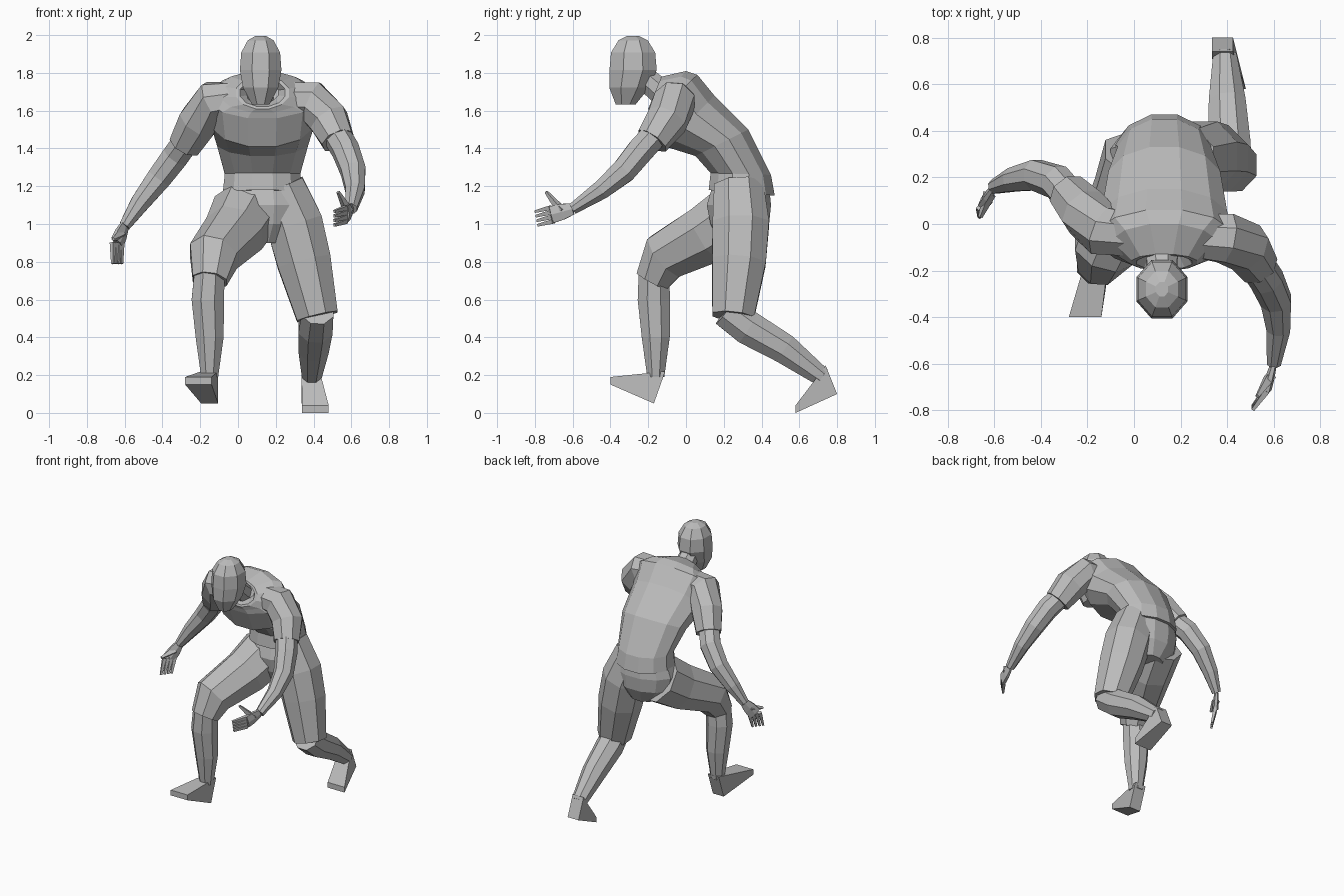
import bpy, bmesh, math
from mathutils import Vector

cube = bpy.data.objects.get("Cube")
if cube:
    bpy.data.objects.remove(cube, do_unlink=True)

grey = bpy.data.materials.new("plain grey")
grey.use_nodes = True
grey.diffuse_color = (.5, .5, .5, 1)
grey.node_tree.nodes["Principled BSDF"].inputs["Base Color"].default_value = grey.diffuse_color

RIGHTWARD = Vector((1, 0, 0))
BACKWARD = Vector((0, 1, 0))
UPWARD = Vector((0, 0, 1))


def loft(name, rings, sides=8):
    """Skin (centre, half width vector, half depth vector) rings into a closed tube."""
    bm = bmesh.new()
    fit = 1 / math.cos(math.pi / sides)
    angles = [math.tau * (k + .5) / sides for k in range(sides)]
    loops = []
    for centre, width, depth in rings:
        loops.append([bm.verts.new(centre + fit * (width * math.cos(a) + depth * math.sin(a)))
                      for a in angles])
    for lower, upper in zip(loops, loops[1:]):
        for k in range(sides):
            bm.faces.new((lower[k - 1], lower[k], upper[k], upper[k - 1]))
    bm.faces.new(loops[0])
    bm.faces.new(loops[-1])
    bmesh.ops.recalc_face_normals(bm, faces=bm.faces)
    mesh = bpy.data.meshes.new(name)
    bm.to_mesh(mesh)
    bm.free()
    mesh.materials.append(grey)
    bpy.context.collection.objects.link(bpy.data.objects.new(name, mesh))


def body(name, middle, sections, sides, sunken_end=0):
    """Each section gives front (y, z), back (y, z) and half width."""
    rings = []
    for front, back, half_width in sections:
        front, back = Vector((middle, *front)), Vector((middle, *back))
        rings.append(((front + back) / 2, RIGHTWARD * half_width, (back - front) / 2))
    if sunken_end:
        centre, width, depth = rings[-1]
        rings.append((centre, width * .85, depth * .85))
        rings.append((centre + BACKWARD * sunken_end, width * .6, depth * .6))
    loft(name, rings, sides)


def limb(name, points, start, end, swell=0, across=RIGHTWARD, flatness=1, sides=8):
    """Tube along points, tapering from start to end radius and swelling midway."""
    points = [Vector(p) for p in points]
    last = len(points) - 1
    rings = []
    for i, point in enumerate(points):
        t = i / last
        radius = start + (end - start) * t + swell * math.sin(math.pi * t)
        along = (points[min(i + 1, last)] - points[max(i - 1, 0)]).normalized()
        width = (across - along * across.dot(along)).normalized() * radius
        rings.append((point, width, along.cross(width) * flatness))
    loft(name, rings, sides)


def foot(name, instep, heel, toe):
    """Boxy wedge from the instep and heel to a thin, wider toe."""
    instep, heel, toe = Vector(instep), Vector(heel), Vector(toe)
    loft(name, [((instep + heel) / 2, RIGHTWARD * .045, (instep - heel) / 2),
                (toe, RIGHTWARD * .07, UPWARD * .02)], 4)


def hand(side, wrist, knuckles, tip, thumb_tip, row):
    """Flat palm with four fingers spaced by the row vector, and a thumb."""
    wrist, knuckles, tip, thumb_tip, row = map(Vector, (wrist, knuckles, tip, thumb_tip, row))
    middle = wrist.lerp(knuckles, .5)
    limb(side + "_palm", [wrist, middle, knuckles], .03, .045, .005, row, .4, 6)
    limb(side + "_thumb", [middle, thumb_tip], .02, .007, 0, row, 1, 4)
    for i, finger in enumerate(("index", "middle", "ring", "little")):
        shift = row * (i - 1.5)
        limb(side + "_" + finger + "_finger", [knuckles + shift, tip + shift],
             .012, .007, 0, row, 1, 4)


# Head: domed above, narrowing towards a forward chin
head_rings = []
for s in (-.98, -.5, 0, .5, .85, .98):
    size = math.sqrt(1 - s ** 3) if s > 0 else 1 - .6 * s * s
    centre = Vector((.12, -.28 + .04 * min(s, 0), 1.815 + .185 * s))
    head_rings.append((centre, RIGHTWARD * .11 * size, BACKWARD * .125 * size))
loft("head", head_rings)
limb("neck", [(.12, -.1, 1.67), (.12, -.25, 1.8)], .07, .06)

# Shirt from hem to a collar that opens forwards
body("shirt", .13, [
    ((.12, 1.18), (.47, 1.15), .21),
    ((.13, 1.27), (.45, 1.26), .2),
    ((.05, 1.36), (.33, 1.5), .24),
    ((-.11, 1.41), (.15, 1.68), .27),
    ((-.18, 1.56), (.06, 1.79), .29),
    ((-.19, 1.59), (0, 1.81), .23),
    ((-.2, 1.61), (-.13, 1.78), .14)], 12, .05)

# Trousers
body("trouser_seat", .13, [
    ((.14, 1.2), (.44, 1.2), .2),
    ((.11, 1.1), (.45, 1.1), .23),
    ((.13, 1), (.44, 1), .21),
    ((.18, .9), (.39, .9), .11)], 12)
limb("left_thigh", [(.22, .28, 1.2), (.3, .29, 1), (.35, .28, .8), (.42, .25, .51)], .13, .11, .03)
limb("right_thigh", [(.04, .28, 1.06), (-.02, .12, .95), (-.13, -.11, .83), (-.15, -.18, .7)],
     .17, .09, .015)

# Shins and feet
limb("left_shin", [(.42, .21, .54), (.41, .33, .45), (.4, .52, .34), (.39, .72, .19)],
     .085, .05, .02)
limb("right_shin", [(-.15, -.17, .75), (-.16, -.17, .6), (-.15, -.16, .4), (-.15, -.16, .19)],
     .08, .045, .02)
foot("left_foot", (.38, .74, .25), (.38, .8, .1), (.41, .58, .02))
foot("right_foot", (-.15, -.11, .22), (-.15, -.17, .05), (-.21, -.4, .17))

# Sleeves and bare arms
limb("left_sleeve", [(.24, -.05, 1.66), (.39, -.06, 1.65), (.48, -.1, 1.55), (.53, -.18, 1.44)],
     .09, .085, .02, BACKWARD)
limb("right_sleeve", [(.02, -.05, 1.66), (-.13, -.03, 1.65), (-.21, .05, 1.54), (-.28, .13, 1.42)],
     .09, .085, .02, BACKWARD)
limb("left_arm", [(.51, -.15, 1.49), (.57, -.24, 1.39), (.61, -.33, 1.28), (.62, -.45, 1.18),
                  (.6, -.6, 1.08)], .07, .03, .015)
limb("right_arm", [(-.26, .1, 1.46), (-.33, .18, 1.36), (-.42, .21, 1.24), (-.52, .19, 1.11),
                   (-.6, .16, .99)], .07, .03, .015, BACKWARD)

# Hands
hand("left", (.6, -.6, 1.08), (.57, -.71, 1.05), (.51, -.79, 1.03), (.53, -.74, 1.17),
     (0, .005, -.024))
hand("right", (-.6, .16, .99), (-.64, .1, .9), (-.64, .06, .79), (-.66, .03, .92),
     (.015, .02, 0))
